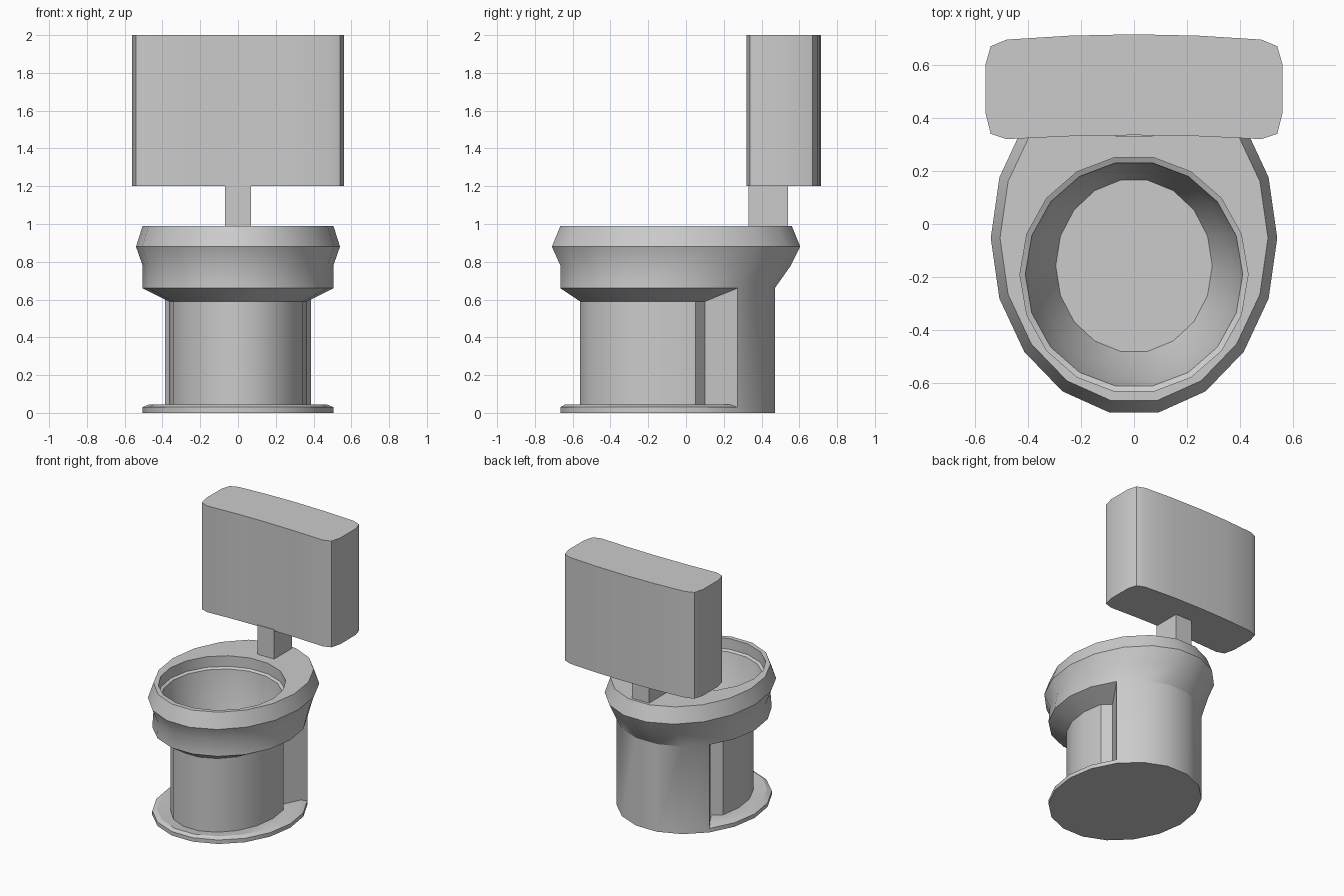
import bpy, bmesh
from math import sin, cos, radians

if "Cube" in bpy.data.objects:
    bpy.data.objects.remove(bpy.data.objects["Cube"])

N = 18
ANGLES = [radians(10 + 20 * i) for i in range(N)]   # measured from the front (-y)


def finish(name, bm):
    bmesh.ops.recalc_face_normals(bm, faces=bm.faces)
    mesh = bpy.data.meshes.new(name)
    bm.to_mesh(mesh)
    bm.free()
    ob = bpy.data.objects.new(name, mesh)
    bpy.context.collection.objects.link(ob)
    bpy.context.view_layer.objects.active = ob
    ob.select_set(True)
    bpy.ops.object.shade_smooth_by_angle(angle=radians(30))
    ob.select_set(False)
    return ob


def prism(name, outline, z0, z1):
    bm = bmesh.new()
    low = [bm.verts.new((x, y, z0)) for x, y in outline]
    high = [bm.verts.new((x, y, z1)) for x, y in outline]
    bm.faces.new(low)
    bm.faces.new(high)
    n = len(outline)
    for i in range(n):
        j = (i + 1) % n
        bm.faces.new((low[i], low[j], high[j], high[i]))
    return finish(name, bm)


# Bowl and pedestal: elliptical loops (half width, front y, back y, z)
bm = bmesh.new()
profile = [
    (0.505, -0.665, 0.47, 0.0),
    (0.505, -0.665, 0.47, 0.03),
    (0.505, -0.665, 0.47, 0.66),
    (0.505, -0.665, 0.555, 0.78),
    (0.54, -0.71, 0.605, 0.88),
    (0.505, -0.665, 0.56, 0.99),
    (0.43, -0.63, 0.25, 0.99),     # opening
    (0.43, -0.63, 0.25, 0.91),
    (0.41, -0.61, 0.23, 0.90),     # inner ledge
    (0.37, -0.565, 0.215, 0.70),
    (0.295, -0.48, 0.165, 0.52),   # bowl floor
]
loops = []
for rx, y0, y1, z in profile:
    c, ry = (y0 + y1) / 2, (y1 - y0) / 2 / cos(radians(10))
    loops.append([bm.verts.new((rx * sin(a), c - ry * cos(a), z)) for a in ANGLES])

front = [11, 12, 13, 14, 15, 16, 17, 0, 1, 2, 3, 4, 5, 6]   # vertices around the recess
front_pairs = set(zip(front, front[1:]))
for k in range(len(loops) - 1):
    a, b = loops[k], loops[k + 1]
    for i in range(N):
        j = (i + 1) % N
        if k == 1 and (i, j) in front_pairs:
            continue
        bm.faces.new((a[i], a[j], b[j], b[i]))
bm.faces.new(loops[0])
bm.faces.new(loops[-1])

# Recess around the pedestal: foot lip, narrow column, sloped underside
strips = []
for i in front:
    a = ANGLES[i]
    foot, brow = loops[1][i], loops[2][i]
    if i in (6, 11):
        x, y = (0.28 if i == 6 else -0.28), 0.10
    else:
        x, y = 0.365 * sin(a), -0.107 - 0.46 * cos(a)
    lip = (foot.co.x * 0.75 + x * 0.25, foot.co.y * 0.75 + y * 0.25, 0.045)
    strips.append([foot, bm.verts.new(lip), bm.verts.new((x, y, 0.035)),
                   bm.verts.new((x, y, 0.59)), brow])
for s, t in zip(strips, strips[1:]):
    for k in range(4):
        bm.faces.new((s[k], t[k], t[k + 1], s[k + 1]))
for s in (strips[0], strips[-1]):
    bm.faces.new((s[0], s[1], s[2], s[3]))
    bm.faces.new((s[0], s[3], s[4]))
# close the end walls against the rear body edge
finish("bowl_and_pedestal", bm)

# Stem carrying the tank
prism("tank_stem", [(-0.07, 0.33), (0.07, 0.33), (0.07, 0.54), (-0.07, 0.54)], 0.98, 1.21)

# Tank with rounded corners and slightly bowed faces
half = [(0, 0.335), (0.24, 0.331), (0.48, 0.32), (0.54, 0.34), (0.56, 0.42),
        (0.56, 0.60), (0.54, 0.67), (0.48, 0.695), (0.24, 0.71), (0, 0.715)]
prism("tank", half + [(-x, y) for x, y in half[-2:0:-1]], 1.2, 2.0)
